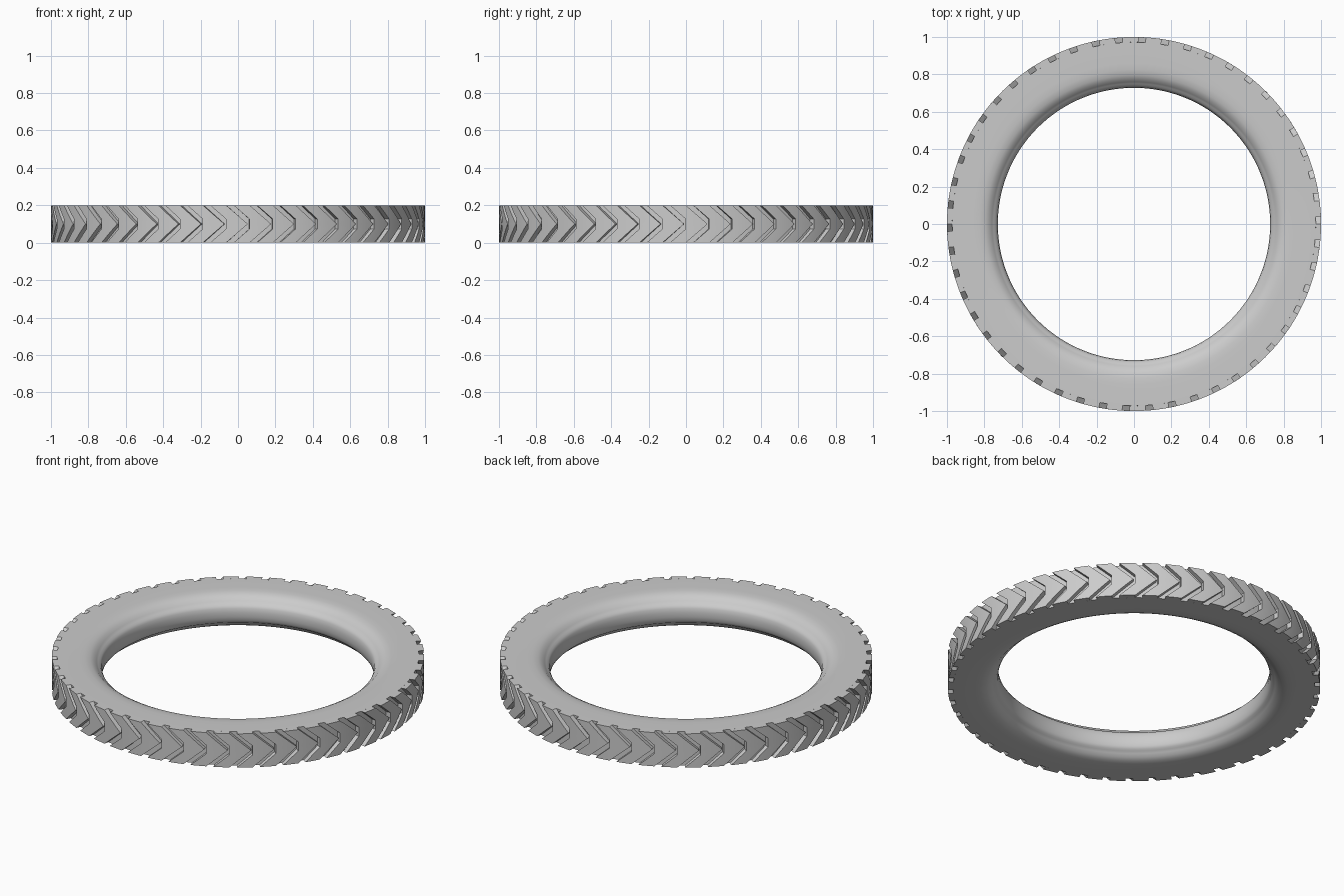
import bpy, bmesh, math

cube = bpy.data.objects.get("Cube")
if cube:
    bpy.data.objects.remove(cube, do_unlink=True)

HALF = 0.1           # half the tyre width
OUTER = 1.0          # tread surface
FLOOR = 0.972        # groove floor
BLOCKS = 50
PITCH = math.tau / BLOCKS
PHASE = 0.0193       # groove centre at the rim
GROOVE = 0.02        # half the groove width
SWEEP = 0.116        # how far the chevron leans forward
FLAT = 0.027         # half height of the blunt groove tip

rubber = bpy.data.materials.new("grey rubber")
rubber.use_nodes = True
colour = (0.6, 0.6, 0.6, 1)
rubber.diffuse_color = colour
rubber.node_tree.nodes["Principled BSDF"].inputs["Base Color"].default_value = colour


def polar(r, a, z):
    return (r * math.cos(a), r * math.sin(a), z)


def finish(bm, name, angle):
    bmesh.ops.recalc_face_normals(bm, faces=bm.faces)
    mesh = bpy.data.meshes.new(name)
    bm.to_mesh(mesh)
    bm.free()
    mesh.materials.append(rubber)
    obj = bpy.data.objects.new(name, mesh)
    bpy.context.collection.objects.link(obj)
    bpy.ops.object.select_all(action='DESELECT')
    obj.select_set(True)
    bpy.context.view_layer.objects.active = obj
    bpy.ops.object.shade_smooth_by_angle(angle=math.radians(angle))
    return obj


# Tyre body: mirrored cross-section swept round the axle
side = [(FLOOR, HALF), (0.86, HALF), (0.825, 0.0985), (0.795, 0.093), (0.774, 0.082),
        (0.76, 0.068), (0.75, 0.057), (0.74, 0.051), (0.732, 0.036), (0.728, 0.013)]
profile = side + [(r, -z) for r, z in reversed(side)]
SEGMENTS = BLOCKS * 4
bm = bmesh.new()
rings = [[bm.verts.new(polar(r, math.tau * i / SEGMENTS, z + HALF)) for r, z in profile]
         for i in range(SEGMENTS)]
for i, ring in enumerate(rings):
    after = rings[(i + 1) % SEGMENTS]
    for j in range(len(profile)):
        k = (j + 1) % len(profile)
        bm.faces.new((ring[j], after[j], after[k], ring[k]))
finish(bm, "tyre_body", 40)


# Tread blocks: pointed front edge, blunt notch at the back
def lean(h):
    return SWEEP * (1 - abs(h) / HALF)


heights = [-HALF, -0.063, -FLAT, 0, FLAT, 0.063, HALF]
COLUMNS = 4
bm = bmesh.new()
for n in range(BLOCKS):
    start = PHASE + n * PITCH
    grid = []
    for h in heights:
        back = start + GROOVE + lean(max(abs(h), FLAT))
        front = start + PITCH - GROOVE + lean(h)
        grid.append([bm.verts.new(polar(OUTER, back + (front - back) * c / COLUMNS, h + HALF))
                     for c in range(COLUMNS + 1)])
    for low, high in zip(grid, grid[1:]):
        for c in range(COLUMNS):
            bm.faces.new((low[c], low[c + 1], high[c + 1], high[c]))

# Give the blocks depth down to the groove floor
extruded = bmesh.ops.extrude_face_region(bm, geom=bm.faces[:], use_keep_orig=True)
for item in extruded["geom"]:
    if isinstance(item, bmesh.types.BMVert):
        item.co.x *= FLOOR / OUTER
        item.co.y *= FLOOR / OUTER
finish(bm, "tread_blocks", 30)
